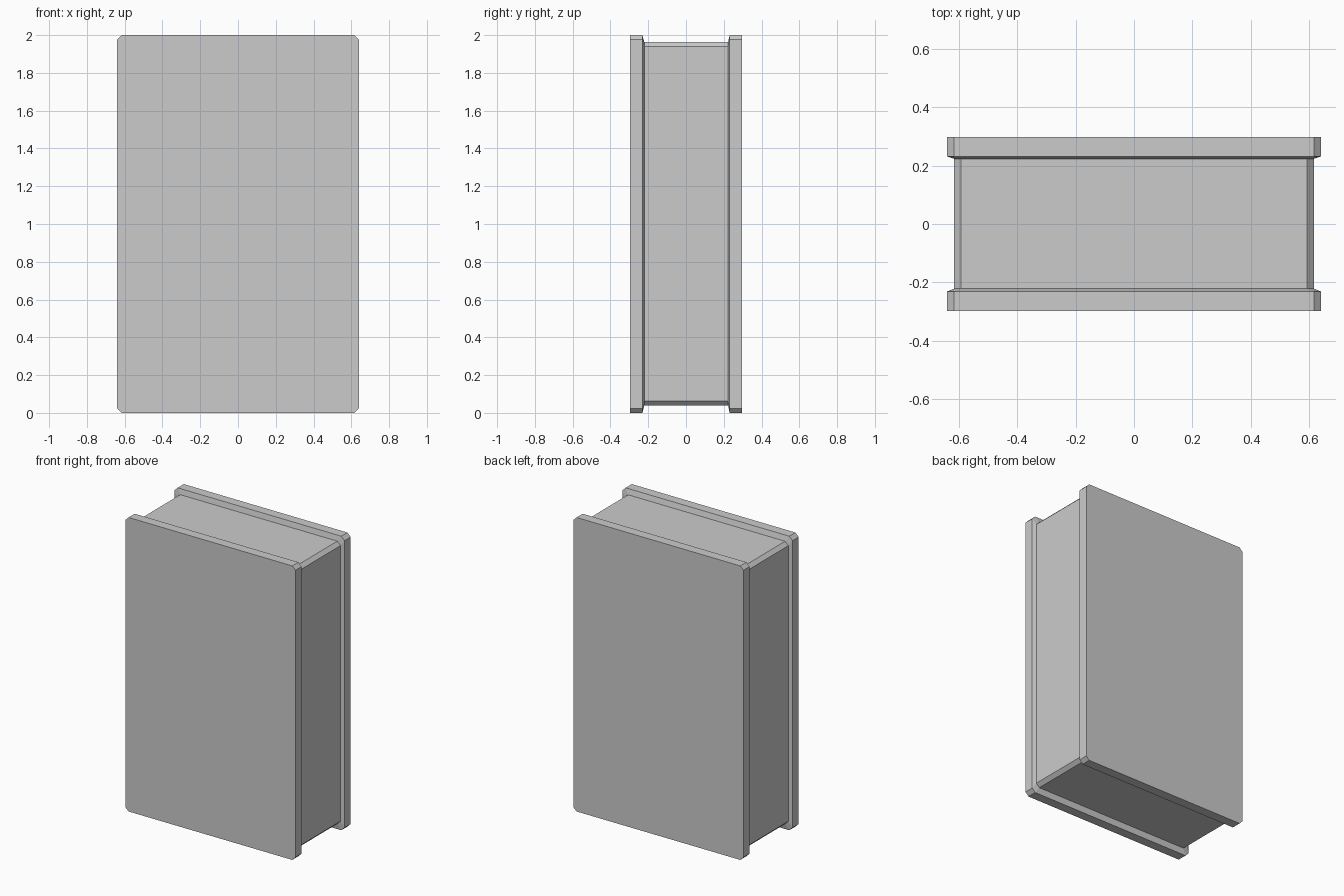
import bpy
import bmesh

if "Cube" in bpy.data.objects:
    bpy.data.objects.remove(bpy.data.objects["Cube"])


def ring(bm, y, half_w, z0, z1, c):
    """Rectangle with chamfered corners, standing in the plane at depth y."""
    pts = [(-half_w + c, z0), (half_w - c, z0), (half_w, z0 + c), (half_w, z1 - c),
           (half_w - c, z1), (-half_w + c, z1), (-half_w, z1 - c), (-half_w, z0 + c)]
    return [bm.verts.new((x, y, z)) for x, z in pts]


# Section sizes: half width, bottom, top, corner chamfer
PLATE = (0.64, 0.0, 2.0, 0.024)
CORE = (0.615, 0.04, 1.963, 0.024)

# Front plate, sloped step, recessed core, sloped step, back plate
stations = [(-0.297, PLATE), (-0.231, PLATE), (-0.221, CORE),
            (0.223, CORE), (0.231, PLATE), (0.297, PLATE)]

bm = bmesh.new()
rings = [ring(bm, y, *section) for y, section in stations]
for a, b in zip(rings, rings[1:]):
    for i in range(8):
        j = (i + 1) % 8
        bm.faces.new((a[i], a[j], b[j], b[i]))

# Flat front and back panels
bm.faces.new(rings[0])
bm.faces.new(rings[-1])
bmesh.ops.recalc_face_normals(bm, faces=bm.faces)

mesh = bpy.data.meshes.new("grooved_block")
bm.to_mesh(mesh)
bm.free()
bpy.context.collection.objects.link(bpy.data.objects.new("grooved_block", mesh))
